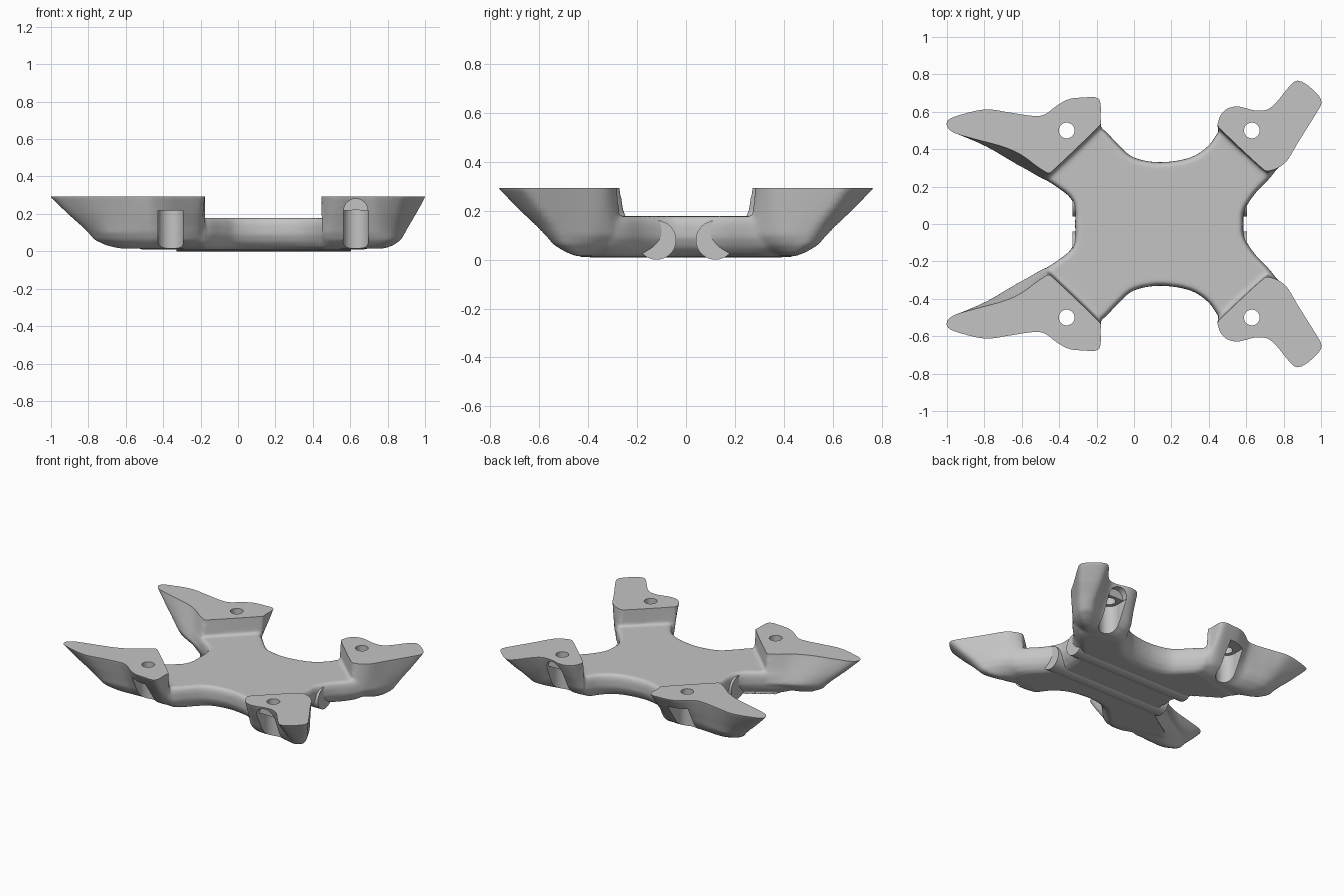
import bpy, bmesh, math
from mathutils import Vector

cube = bpy.data.objects.get("Cube")
if cube:
    bpy.data.objects.remove(cube, do_unlink=True)

grey = bpy.data.materials.new("plain grey")
grey.use_nodes = True
grey.diffuse_color = (0.55, 0.55, 0.55, 1)
grey.node_tree.nodes["Principled BSDF"].inputs["Base Color"].default_value = grey.diffuse_color


def add_object(name, bm):
    bm.normal_update()
    bmesh.ops.recalc_face_normals(bm, faces=bm.faces)
    mesh = bpy.data.meshes.new(name)
    bm.to_mesh(mesh)
    bm.free()
    mesh.materials.append(grey)
    ob = bpy.data.objects.new(name, mesh)
    bpy.context.collection.objects.link(ob)
    return ob


def smooth_loop(pts, steps=4):
    """Closed spline through the outline points."""
    out, n = [], len(pts)
    for i in range(n):
        a, b, c, d = (Vector(pts[(i + k) % n]) for k in (-1, 0, 1, 2))
        for s in range(steps):
            t = s / steps
            out.append(0.5 * (2 * b + (c - a) * t + (2 * a - 5 * b + 4 * c - d) * t ** 2
                              + (3 * b - a - 3 * c + d) * t ** 3))
    return out


def loft(bm, rings):
    rows = [[bm.verts.new(p) for p in ring] for ring in rings]
    for low, high in zip(rows, rows[1:]):
        for i in range(len(low)):
            j = (i + 1) % len(low)
            bm.faces.new((low[i], low[j], high[j], high[i]))
    bm.faces.new(rows[0])
    bm.faces.new(rows[-1])


def inset(loop, dist):
    """Move a counter-clockwise outline inward."""
    n, out = len(loop), []
    for i, p in enumerate(loop):
        t = (loop[(i + 1) % n] - loop[i - 1]).normalized()
        out.append(p + Vector((-t.y, t.x)) * dist)
    return out


# Central plate with rounded flanks and the roots of the arms
half = [(0.585, 0), (0.59, 0.07), (0.645, 0.16), (0.73, 0.25), (0.78, 0.33), (0.78, 0.42),
        (0.72, 0.48), (0.62, 0.49), (0.53, 0.51), (0.46, 0.50), (0.40, 0.42), (0.30, 0.355),
        (0.14, 0.33), (0, 0.355), (-0.08, 0.42), (-0.17, 0.51), (-0.24, 0.52), (-0.36, 0.49),
        (-0.50, 0.46), (-0.60, 0.43), (-0.64, 0.38), (-0.57, 0.30),
        (-0.43, 0.21), (-0.34, 0.14), (-0.315, 0.07), (-0.315, 0)]
outline = smooth_loop(half + [(x, -y) for x, y in half[-2:0:-1]])
body = bmesh.new()
loft(body, [[(0.14 + (p.x - 0.14) * k, p.y * k, z) for p in inset(outline, d)] for z, d, k in
            ((0.01, 0.05, 0.9), (0.022, 0.03, 0.94), (0.05, 0.012, 0.98), (0.09, 0, 1),
             (0.14, 0, 1), (0.165, 0.006, 1), (0.178, 0.018, 1))])

# Arms: top pad outline and the fuller outline low on the arm, point for point
right_pad = [(0.46, 0.51), (0.45, 0.535), (0.46, 0.58), (0.50, 0.62), (0.56, 0.63),
             (0.64, 0.61), (0.70, 0.61), (0.75, 0.64), (0.84, 0.75),
             (0.88, 0.77), (0.93, 0.745), (0.99, 0.69), (1.005, 0.65), (0.98, 0.60),
             (0.88, 0.44), (0.82, 0.34), (0.77, 0.30), (0.72, 0.285), (0.68, 0.302)]
right_low = [(0.46, 0.49), (0.455, 0.51), (0.47, 0.525), (0.50, 0.535), (0.56, 0.535),
             (0.64, 0.53), (0.70, 0.53), (0.74, 0.54), (0.81, 0.57),
             (0.84, 0.575), (0.87, 0.56), (0.89, 0.535), (0.895, 0.51), (0.885, 0.48),
             (0.84, 0.39), (0.80, 0.335), (0.765, 0.295), (0.73, 0.27), (0.69, 0.285)]
left_pad = [(-0.19, 0.52), (-0.18, 0.55), (-0.178, 0.65), (-0.20, 0.68), (-0.26, 0.68),
            (-0.35, 0.67), (-0.42, 0.63), (-0.48, 0.585), (-0.55, 0.58), (-0.68, 0.60),
            (-0.80, 0.615), (-0.95, 0.58), (-1.0, 0.555), (-1.005, 0.525), (-0.97, 0.49),
            (-0.85, 0.455), (-0.70, 0.415), (-0.60, 0.37), (-0.52, 0.31), (-0.46, 0.275),
            (-0.43, 0.29)]
left_low = [(-0.19, 0.50), (-0.19, 0.52), (-0.20, 0.535), (-0.22, 0.545), (-0.26, 0.55),
            (-0.35, 0.54), (-0.42, 0.53), (-0.48, 0.52), (-0.55, 0.53), (-0.66, 0.54),
            (-0.72, 0.53), (-0.77, 0.50), (-0.80, 0.47), (-0.80, 0.45), (-0.78, 0.42),
            (-0.72, 0.375), (-0.65, 0.33), (-0.57, 0.285), (-0.50, 0.245), (-0.47, 0.235),
            (-0.43, 0.265)]
# Height, blend from pad to low outline, then narrowing in x and y below it
levels = [(0.33, 0, 1, 1), (0.295, 0, 1, 1), (0.25, 0.22, 1, 1), (0.20, 0.47, 1, 1),
          (0.14, 0.8, 1, 1), (0.10, 1, 1, 1), (0.06, 1, 0.93, 0.8), (0.03, 1, 0.8, 0.5),
          (0.014, 1, 0.66, 0.25)]


def add_arm(pad, low, side):
    centre = (Vector(pad[0]) + Vector(pad[-1])) / 2
    rings = []
    for z, t, kx, ky in levels:
        ring = []
        for a, b in zip(smooth_loop(pad), smooth_loop(low)):
            d = a.lerp(b, t) - centre
            ring.append((centre.x + d.x * kx, side * (centre.y + d.y * ky), z))
        rings.append(ring)
    loft(body, rings)


for side in (1, -1):
    add_arm(right_pad, right_low, side)
    add_arm(left_pad, left_low, side)
bracket = add_object("bracket_body", body)

# Blend the plate and arms into one casting
remesh = bracket.modifiers.new("blend", "REMESH")
remesh.mode = "VOXEL"
remesh.voxel_size = 0.011
soften = bracket.modifiers.new("soften", "SMOOTH")
soften.factor = 0.5
soften.iterations = 6


def cylinder(name, radius, start, length, axis):
    """Capped cylinder running from start along +x, +y or +z."""
    rings = []
    for run in (0, length):
        ring = []
        for i in range(48):
            a = math.tau * i / 48
            p = [radius * math.cos(a), radius * math.sin(a)]
            p.insert(axis, run)
            ring.append(Vector(start) + Vector(p))
        rings.append(ring)
    bm = bmesh.new()
    loft(bm, rings)
    return add_object(name, bm)


def box(name, low, high):
    bm = bmesh.new()
    bmesh.ops.create_cube(bm, size=1)
    for v in bm.verts:
        v.co = [(l + h) / 2 + c * (h - l) for l, h, c in zip(low, high, v.co)]
    return add_object(name, bm)


# Cutters: level top, screw holes, pockets that open outward
cutters = [box("top_cutter", (-2, -2, 0.294), (2, 2, 0.6))]
for side in (1, -1):
    for x in (-0.36, 0.63):
        y = side * 0.5
        y0, y1 = sorted((y, side * 0.9))
        cutters += [cylinder("pocket_cutter", 0.068, (x, y, -0.1), 0.32, 2),
                    box("slot_cutter", (x - 0.067, y0, -0.09), (x + 0.067, y1, 0.219)),
                    cylinder("hole_cutter", 0.042, (x, y, 0.12), 0.4, 2)]
    cutters.append(cylinder("arch_cutter", 0.064, (0.63, 0.565 if side > 0 else -0.9, 0.217),
                            0.335, 1))
for cutter in cutters:
    cutter.hide_render = True
    cut = bracket.modifiers.new("cut", "BOOLEAN")
    cut.operation = "DIFFERENCE"
    cut.solver = "EXACT"
    cut.object = cutter

# Bake the shaping and discard the cutters
graph = bpy.context.evaluated_depsgraph_get()
baked = bpy.data.meshes.new_from_object(bracket.evaluated_get(graph))
bracket.modifiers.clear()
bracket.data = baked
baked.materials.clear()
baked.materials.append(grey)
for cutter in cutters:
    bpy.data.objects.remove(cutter, do_unlink=True)

# Two round rails running beneath the plate
rails = [cylinder(name, 0.08, (-0.33, y, 0.08), 0.935, 0)
         for name, y in (("rear_rail", 0.12), ("front_rail", -0.12))]

bpy.ops.object.select_all(action="DESELECT")
for ob in [bracket] + rails:
    ob.select_set(True)
bpy.context.view_layer.objects.active = bracket
bpy.ops.object.shade_smooth_by_angle(angle=math.radians(35))
